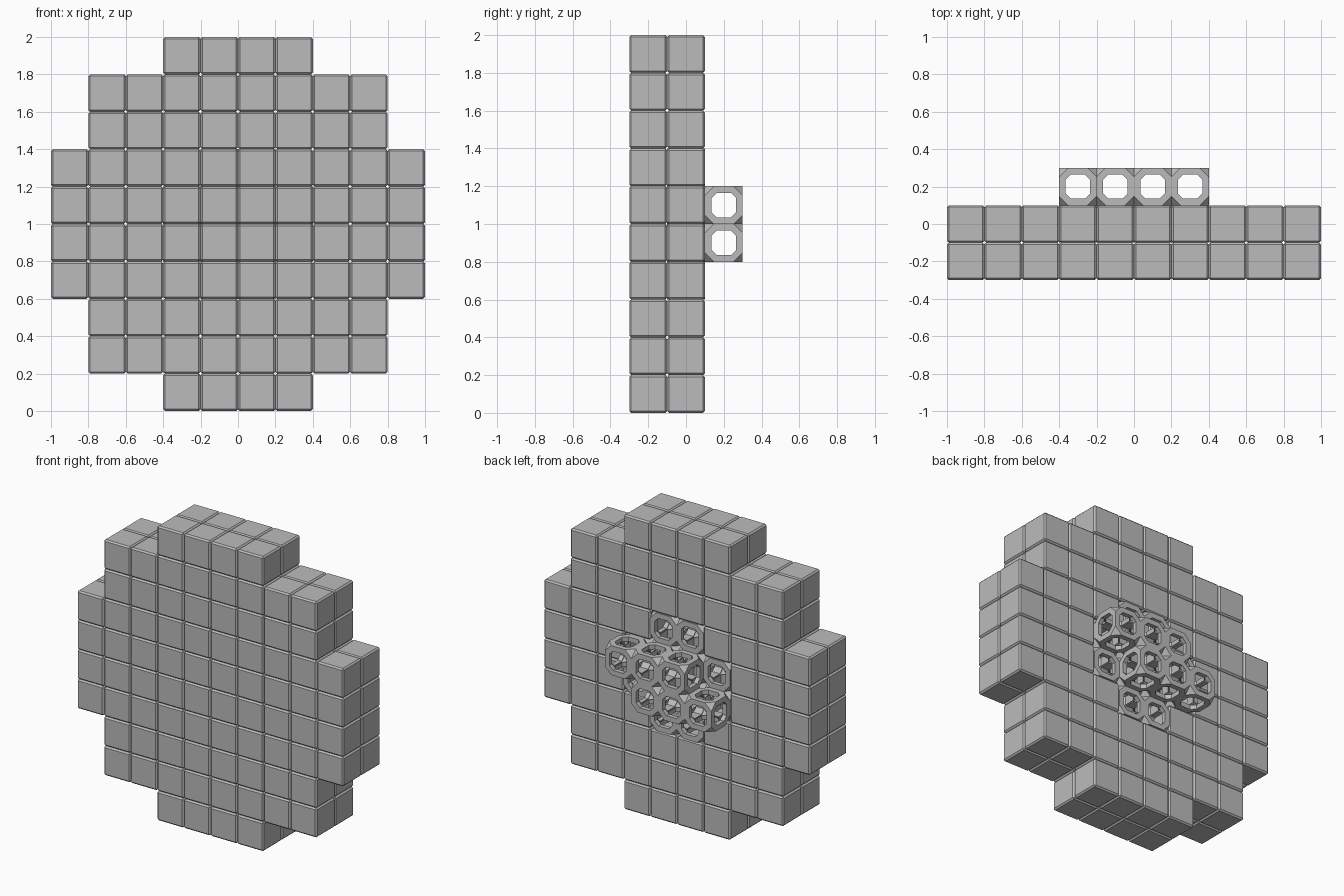
import bpy
import bmesh
from mathutils import Matrix

default_cube = bpy.data.objects.get("Cube")
if default_cube:
    bpy.data.objects.remove(default_cube, do_unlink=True)

CELL = 0.2

# Single flat colour
grey = bpy.data.materials.new("plain_grey")
grey.use_nodes = True
grey.diffuse_color = (0.5, 0.5, 0.5, 1)
grey.node_tree.nodes["Principled BSDF"].inputs["Base Color"].default_value = (0.5, 0.5, 0.5, 1)


def cell_grid(cells):
    """One separate cube per (column, layer, row) grid cell."""
    bm = bmesh.new()
    for column, layer, row in cells:
        centre = ((column + 0.5) * CELL, (layer - 1) * CELL, (row + 0.5) * CELL)
        bmesh.ops.create_cube(bm, size=CELL, matrix=Matrix.Translation(centre))
    return bm


def add_object(name, bm):
    mesh = bpy.data.meshes.new(name)
    bmesh.ops.recalc_face_normals(bm, faces=bm.faces)
    bm.to_mesh(mesh)
    bm.free()
    mesh.materials.append(grey)
    obj = bpy.data.objects.new(name, mesh)
    bpy.context.collection.objects.link(obj)
    return obj


def disc(half_widths, first_row, layer):
    """Stepped round slab of cells, given the half width of each row."""
    return {(column, layer, first_row + i)
            for i, half in enumerate(half_widths)
            for column in range(-half, half)}


def add_blocks(name, cells):
    bm = cell_grid(sorted(cells))
    bmesh.ops.bevel(bm, geom=bm.edges[:], offset=0.01, segments=1,
                    profile=0.5, affect='EDGES')
    return add_object(name, bm)


def add_frames(name, cells):
    """Hollow cells with cut corners and an eight-sided hole in each side."""
    bm = cell_grid(sorted(cells))
    bmesh.ops.bevel(bm, geom=bm.verts[:], offset=0.048, segments=1,
                    profile=0.5, affect='VERTICES')
    sides = [f for f in bm.faces if len(f.verts) == 8]
    bmesh.ops.inset_individual(bm, faces=sides, thickness=0.035, use_even_offset=True)
    bmesh.ops.delete(bm, geom=sides, context='FACES')
    obj = add_object(name, bm)
    wall = obj.modifiers.new("wall", 'SOLIDIFY')
    wall.thickness = 0.03
    wall.offset = -1
    return obj


# Stepped round wall, two layers deep
outline = [2, 4, 4, 5, 5, 5, 5, 4, 4, 2]
hub = disc([1, 2, 2, 1], 3, 1)
add_blocks("front_block_layer", disc(outline, 0, 0))
add_blocks("back_block_layer", disc(outline, 0, 1) - hub)

# Hollow frames set into the back layer
add_frames("inset_frames", hub)

# Two staggered rows of frames standing out at the back
upper = {(column, 2, 5) for column in range(-1, 2)}
lower = {(column, 2, 4) for column in range(-2, 1)}
add_frames("projecting_frames", upper | lower)
